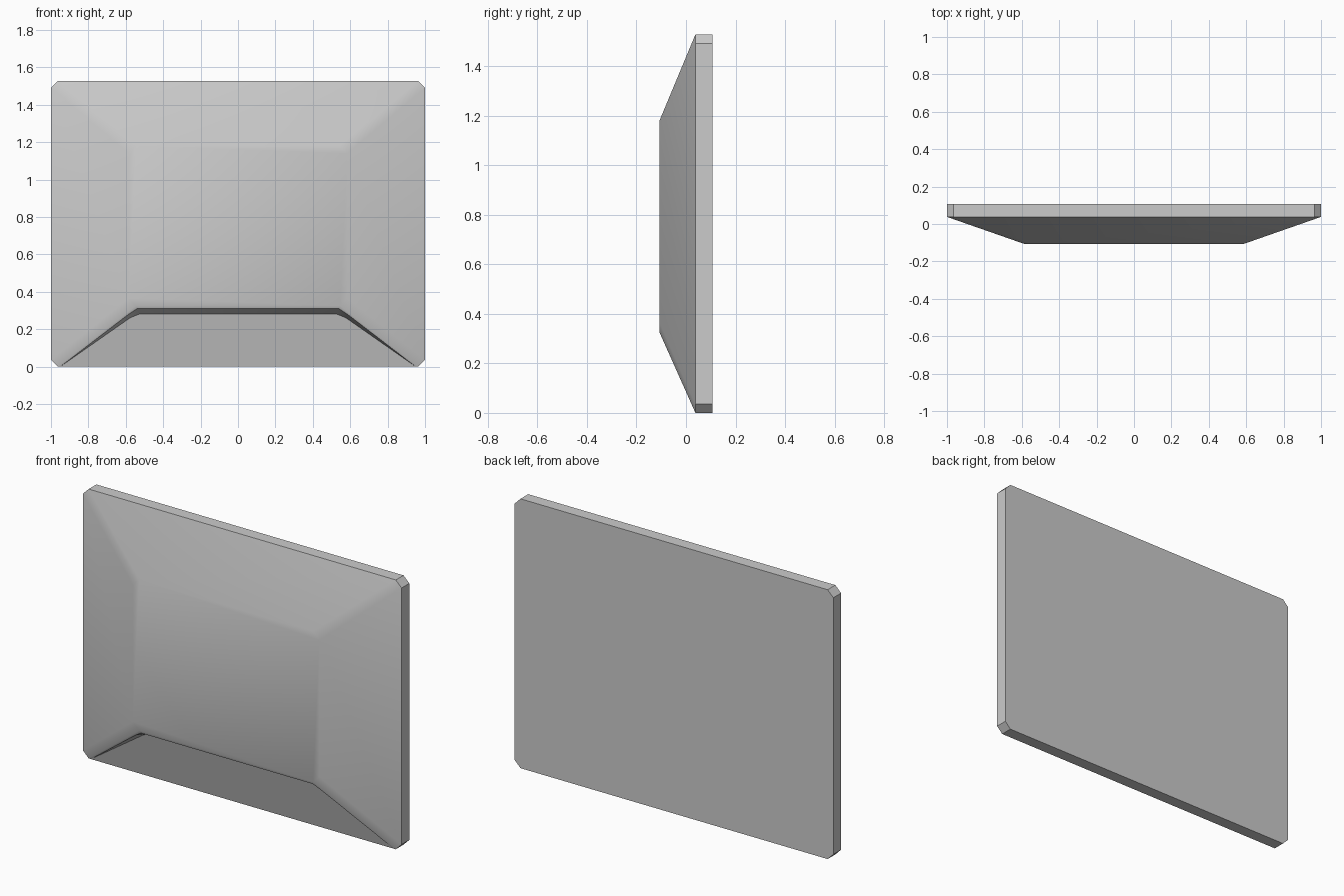
import bpy, bmesh, math

if "Cube" in bpy.data.objects:
    bpy.data.objects.remove(bpy.data.objects["Cube"])

Y_CAP, Y_EDGE, Y_BACK = -0.107, 0.038, 0.107
TOP = 1.528

bm = bmesh.new()


def ring(half_w, z0, z1, c, y):
    """Rectangle with clipped corners, starting at the bottom-left corner."""
    pts = [(-half_w + c, z0), (half_w - c, z0), (half_w, z0 + c), (half_w, z1 - c),
           (half_w - c, z1), (-half_w + c, z1), (-half_w, z1 - c), (-half_w, z0 + c)]
    return [bm.verts.new((x, y, z)) for x, z in pts]


def bridge(a, b, skip=()):
    for i in range(8):
        if i not in skip:
            j = (i + 1) % 8
            bm.faces.new((a[i], a[j], b[j], b[i]))


# Backing slab and pyramid-like front; the bottom sides are filled in below
back = ring(1.0, 0, TOP, 0.036, Y_BACK)
edge = ring(1.0, 0, TOP, 0.036, Y_EDGE)
cap = ring(0.585, 0.325, 1.18, 0.04, Y_CAP)
bm.faces.new(back)
bm.faces.new(cap)
bridge(back, edge, skip=(0,))
bridge(edge, cap, skip=(0,))


# Recess in the lower slope: lip on the slope, panel set deeper behind it
def sloped(points, y_top, z_top):
    full = points + [(-x, z) for x, z in reversed(points)]
    return [bm.verts.new((x, Y_EDGE + (y_top - Y_EDGE) * z / z_top, z)) for x, z in full]


p0, p1 = sloped([(-0.95, 0)], 0, 1)
lip = [p0] + sloped([(-0.585, 0.28), (-0.54, 0.31)], Y_CAP, 0.325) + [p1]
panel = [p0] + sloped([(-0.575, 0.262), (-0.53, 0.28)], -0.03, 0.28) + [p1]

bm.faces.new((back[0], back[1], edge[1], p1, p0, edge[0]))
bm.faces.new(panel)
for i in range(5):
    quad = dict.fromkeys((lip[i], lip[i + 1], panel[i + 1], panel[i]))
    bm.faces.new(list(quad))

# Narrow frame between the lip and the slope's border
bm.faces.new((edge[0], p0, lip[1], cap[0]))
bm.faces.new((cap[0], lip[1], lip[2]))
bm.faces.new((cap[0], lip[2], lip[3], cap[1]))
bm.faces.new((cap[1], lip[3], lip[4]))
bm.faces.new((cap[1], lip[4], p1, edge[1]))

bmesh.ops.recalc_face_normals(bm, faces=bm.faces)
mesh = bpy.data.meshes.new("wall_panel")
bm.to_mesh(mesh)
bm.free()
obj = bpy.data.objects.new("wall_panel", mesh)
bpy.context.collection.objects.link(obj)

# Soft shading over the shallow front, crisp slab edges
bpy.context.view_layer.objects.active = obj
obj.select_set(True)
bpy.ops.object.shade_smooth_by_angle(angle=math.radians(30))
